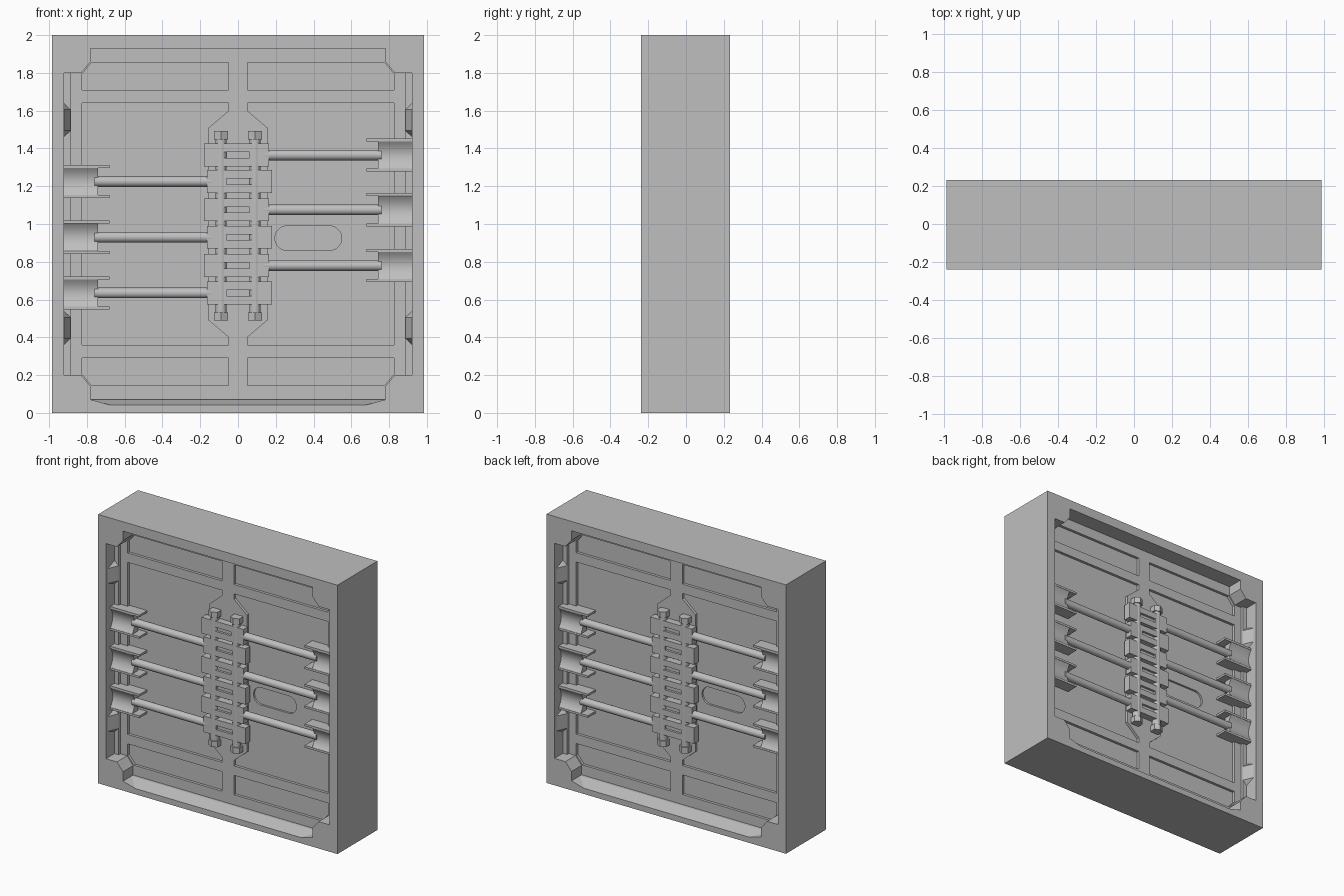
import bpy, bmesh, math
from mathutils import Vector

cube = bpy.data.objects.get("Cube")
if cube:
    bpy.data.objects.remove(cube, do_unlink=True)

FRONT, MID = -0.238, -0.003      # front plane and middle plane in y

grey = bpy.data.materials.new("mid_grey")
grey.use_nodes = True
colour = (0.52, 0.52, 0.52, 1)
grey.diffuse_color = colour
grey.node_tree.nodes["Principled BSDF"].inputs["Base Color"].default_value = colour


def finish(name, bm):
    bmesh.ops.recalc_face_normals(bm, faces=bm.faces[:])
    mesh = bpy.data.meshes.new(name)
    bm.to_mesh(mesh)
    bm.free()
    mesh.materials.append(grey)
    obj = bpy.data.objects.new(name, mesh)
    bpy.context.collection.objects.link(obj)
    return obj


def prism(name, outline, d0, d1):
    """Outline of (x, z) points extruded between two depths behind the front."""
    bm = bmesh.new()
    face = bm.faces.new([bm.verts.new((x, FRONT + d0, z)) for x, z in outline])
    new = bmesh.ops.extrude_face_region(bm, geom=[face])["geom"]
    verts = [v for v in new if isinstance(v, bmesh.types.BMVert)]
    bmesh.ops.translate(bm, verts=verts, vec=(0, d1 - d0, 0))
    return finish(name, bm)


def box(name, x0, x1, z0, z1, d0, d1):
    return prism(name, [(x0, z0), (x1, z0), (x1, z1), (x0, z1)], d0, d1)


def hull(name, points):
    """Convex solid from (x, depth, z) points."""
    bm = bmesh.new()
    for x, d, z in points:
        bm.verts.new((x, FRONT + d, z))
    bmesh.ops.convex_hull(bm, input=bm.verts[:])
    return finish(name, bm)


def activate(obj):
    bpy.ops.object.select_all(action="DESELECT")
    obj.select_set(True)
    bpy.context.view_layer.objects.active = obj


def cylinder(name, start, end, radius, sides):
    a, b = Vector(start), Vector(end)
    bpy.ops.mesh.primitive_cylinder_add(vertices=sides, radius=radius,
                                        depth=(b - a).length, location=(a + b) / 2)
    obj = bpy.context.object
    obj.name = name
    obj.rotation_euler = (b - a).to_track_quat("Z", "Y").to_euler()
    obj.data.materials.append(grey)
    if sides > 6:
        bpy.ops.object.shade_smooth_by_angle(angle=math.radians(40))
    return obj


def cut(target, cutter):
    mod = target.modifiers.new("cut", "BOOLEAN")
    mod.operation, mod.solver, mod.object = "DIFFERENCE", "EXACT", cutter
    activate(target)
    bpy.ops.object.modifier_apply(modifier=mod.name)


def turn(obj):
    """Move an object to the same place on the opposite side."""
    obj.rotation_mode = "XYZ"
    obj.matrix_world = half_turn @ obj.matrix_world


def mirror_z(outline):
    return [(x, 2 - z) for x, z in outline]


def mirror_x(outline):
    return [(-x, z) for x, z in outline]


from mathutils import Matrix
half_turn = (Matrix.Translation((0, MID, 0)) @ Matrix.Rotation(math.pi, 4, "Z")
             @ Matrix.Translation((0, -MID, 0)))

# Solid slab
frame = box("frame_block", -0.985, 0.985, 0, 2, 0, 2 * (MID - FRONT))

# Recess cutters: main opening, side strips, sloped sill
corner = [(0.885, 1.8), (0.83, 1.8), (0.78, 1.86), (0.78, 1.93)]
half = corner[::-1] + mirror_z(corner)
opening = half + mirror_x(half)[::-1]
cutters = [
    prism("opening_cutter", opening, -0.1, 0.12),
    box("side_strip_cutter", -0.92, 0.92, 0.2, 1.8, -0.1, 0.1),
    hull("sill_cutter", [(s * x, d, z) for s in (-1, 1) for x, d, z in
                         ((0.779, -0.01, 0.07), (0.67, -0.01, 0.04), (0.779, -0.01, 0.1),
                          (0.779, 0.1, 0.07), (0.779, 0.1, 0.1))]),
]

# Sunken panels left between the ribs
small = [(0.05, 1.71), (0.825, 1.71), (0.825, 1.795), (0.775, 1.855), (0.05, 1.855)]
notch = [(0.05, 1.64), (0.05, 1.6), (0.155, 1.51)]
large = [(0.825, 1.64)] + notch + mirror_z(notch)[::-1] + [(0.825, 0.36)]
for outline in (small, mirror_z(small), large):
    cutters.append(prism("panel_cutter", outline, 0.08, 0.14))
    cutters.append(prism("panel_cutter", mirror_x(outline), 0.08, 0.14))

# Oval pocket
oval = []
for i in range(24):
    a = 2 * math.pi * (i + 0.5) / 24
    oval.append((0.372 + math.copysign(0.112, math.cos(a)) + 0.065 * math.cos(a),
                 0.925 + 0.065 * math.sin(a)))
cutters.append(prism("oval_cutter", oval, 0.11, 0.155))

for cutter in cutters:
    cut(frame, cutter)
    turn(cutter)
    bpy.context.view_layer.update()
    cut(frame, cutter)
    bpy.data.objects.remove(cutter, do_unlink=True)

parts = []

# Wedge catches on the side walls
for s in (-1, 1):
    for flip in (False, True):
        pts = [(0.922, 0.102, 1.46), (0.885, 0.102, 1.495), (0.885, 0.102, 1.605),
               (0.922, 0.102, 1.64), (0.922, 0.02, 1.495), (0.922, 0.02, 1.605)]
        parts.append(hull("wall_catch", [(s * x, d, 2 - z if flip else z) for x, d, z in pts]))

# Bolt shafts with hexagonal heads at both ends
for x in (-0.09, 0.09):
    y = FRONT + 0.095
    parts.append(cylinder("bolt_shaft", (x, y, 0.52), (x, y, 1.47), 0.03, 16))
    for z in (0.51, 1.47):
        parts.append(cylinder("bolt_head", (x, y, z - 0.022), (x, y, z + 0.022), 0.042, 6))


def saddle(name, s, z):
    """Scooped bracket body, made as a grid between two curved edges."""
    bm = bmesh.new()
    n = 10
    rows = []
    for i in range(n + 1):
        t = 2 * i / n - 1
        front = FRONT + 0.05 + 0.03 * (1 - t * t)
        ring = [(0.74, front), (0.921, front), (0.921, FRONT + 0.122), (0.74, FRONT + 0.122)]
        rows.append([bm.verts.new((s * x, y, z + 0.075 * t)) for x, y in ring])
    for a, b in zip(rows, rows[1:]):
        for k in range(4):
            bm.faces.new((a[k], a[(k + 1) % 4], b[(k + 1) % 4], b[k]))
    bm.faces.new(rows[0])
    bm.faces.new(rows[-1])
    obj = finish(name, bm)
    activate(obj)
    bpy.ops.object.shade_smooth_by_angle(angle=math.radians(30))
    return obj


# Alternating clamp plates, lock rods and end brackets
for i, z in enumerate((1.365, 1.225, 1.075, 0.93, 0.78, 0.635)):
    s = 1 if i % 2 == 0 else -1
    shift = -0.008 * s
    plate = box("clamp_plate", shift - 0.172, shift + 0.172, z - 0.06, z + 0.06, 0.068, 0.122)
    slot = box("slot_cutter", -0.02 * s - 0.08, -0.02 * s + 0.08,
               z - 0.015, z + 0.015, 0.03, 0.085)
    cut(plate, slot)
    bpy.data.objects.remove(slot, do_unlink=True)
    parts.append(plate)
    y = FRONT + 0.095
    parts.append(cylinder("lock_rod", (s * 0.14, y, z), (s * 0.76, y, z), 0.028, 24))
    parts.append(saddle("rod_bracket", s, z))
    for t in (-1, 1):
        x0, x1 = sorted((s * 0.68, s * 0.921))
        parts.append(box("bracket_prong", x0, x1, z + t * 0.08 - 0.008,
                         z + t * 0.08 + 0.008, 0.05, 0.142))

# Repeat the mechanism on the opposite side
bpy.context.view_layer.update()
for part in parts:
    twin = part.copy()
    twin.name = "back_" + part.name.split(".")[0]
    bpy.context.collection.objects.link(twin)
    twin.matrix_world = half_turn @ part.matrix_world
